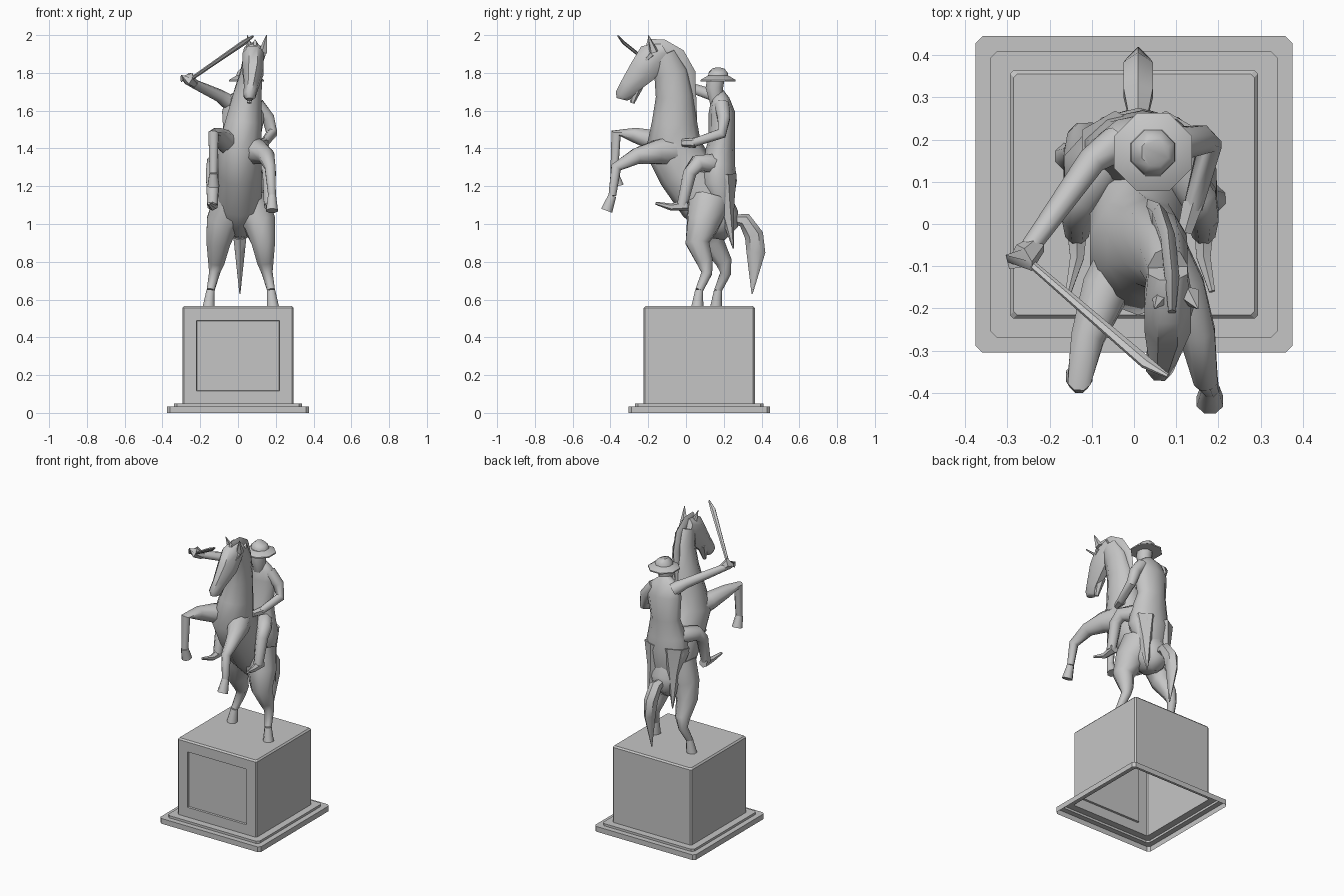
import bpy
import bmesh
import math
from mathutils import Vector

cube = bpy.data.objects.get("Cube")
if cube:
    bpy.data.objects.remove(cube, do_unlink=True)

grey = (.56, .56, .56, 1)
stone = bpy.data.materials.new("grey_stone")
stone.use_nodes = True
stone.diffuse_color = grey
stone.node_tree.nodes["Principled BSDF"].inputs["Base Color"].default_value = grey


def finish(name, bm, angle):
    """Turn a bmesh into an object, smooth except at sharp edges."""
    mesh = bpy.data.meshes.new(name)
    bm.to_mesh(mesh)
    bm.free()
    mesh.materials.append(stone)
    mesh.shade_smooth()
    mesh.set_sharp_from_angle(angle=math.radians(angle))
    part = bpy.data.objects.new(name, mesh)
    bpy.context.collection.objects.link(part)


def bridge(bm, rings):
    """Join neighbouring rings with quads and cap the last ring."""
    for lower, upper in zip(rings, rings[1:]):
        count = len(lower)
        for i in range(count):
            j = (i + 1) % count
            bm.faces.new((lower[i], lower[j], upper[j], upper[i]))
    bm.faces.new(rings[-1])


def loft(name, path, sides=8, angle=50):
    """Skin ellipses along a path of (x, y, z, half width, half depth)."""
    bm = bmesh.new()
    points = [Vector(station[:3]) for station in path]
    last = len(points) - 1
    rings = []
    for i, centre in enumerate(points):
        tangent = (points[min(i + 1, last)] - points[max(i - 1, 0)]).normalized()
        reference = Vector((1, 0, 0)) if abs(tangent.x) < .9 else Vector((0, 1, 0))
        across = (reference - tangent * tangent.dot(reference)).normalized() * path[i][3]
        along = tangent.cross(across).normalized() * path[i][-1]
        turns = [math.tau * (k + .5) / sides for k in range(sides)]
        rings.append([bm.verts.new(centre + across * math.cos(turn) + along * math.sin(turn))
                      for turn in turns])
    bridge(bm, rings)
    bm.faces.new(rings[0][::-1])
    bmesh.ops.recalc_face_normals(bm, faces=bm.faces)
    finish(name, bm, angle)


def limb(name, points, thick, thin, power=1, sides=8):
    """Round loft whose radius runs from thick to thin."""
    last = len(points) - 1
    loft(name, [(*point, thin + (thick - thin) * (1 - i / last) ** power)
                for i, point in enumerate(points)], sides)


def horse_leg(name, points, thick, hoof_tip):
    """Tapering leg ending in a flared hoof."""
    limb(name, points, thick, .022, power=1.5)
    limb(name + "_hoof", [points[-1], hoof_tip], .023, .034)


def pedestal():
    """Hollow stepped shell with chamfered corners and a sunken front panel."""
    bm = bmesh.new()
    rings = []
    foot, step, block, lid = .375, .34, .294, .285
    for half, z in ((foot, 0), (foot, .035), (step, .035), (step, .05),
                    (block, .05), (block, .555), (lid, .565)):
        cut = half - (.008 if half <= block else .016)
        corners = [(half, -cut), (half, cut), (cut, half), (-cut, half),
                   (-half, cut), (-half, -cut), (-cut, -half), (cut, -half)]
        rings.append([bm.verts.new((x, y + .07, z)) for x, y in corners])
    bridge(bm, rings)
    bmesh.ops.recalc_face_normals(bm, faces=bm.faces)
    front = max((face for face in bm.faces if face.normal.y < -.9),
                key=lambda face: face.calc_area())
    for thickness, depth in ((.066, 0), (.002, -.012)):
        bmesh.ops.inset_individual(bm, faces=[front], thickness=thickness, depth=depth,
                                   use_even_offset=True)
    finish("pedestal", bm, angle=20)


pedestal()

# Horse body, neck and head
loft("horse_body", [
    (.01, .24, .95, .05, .05), (.01, .19, 1, .11, .11), (.01, .1, 1.12, .12, .14),
    (.01, 0, 1.28, .12, .15), (.01, -.07, 1.41, .12, .15), (.03, -.06, 1.54, .1, .12),
    (.05, -.06, 1.68, .08, .1), (.07, -.08, 1.8, .06, .09), (.08, -.12, 1.9, .05, .07),
], sides=10, angle=60)
loft("horse_head", [
    (.08, -.11, 1.92, .05, .05), (.08, -.18, 1.88, .06, .09), (.08, -.23, 1.81, .06, .08),
    (.07, -.3, 1.73, .04, .055), (.06, -.335, 1.68, .035, .045), (.06, -.34, 1.66, .02, .03)])
limb("horse_chin", [(.06, -.25, 1.75), (.06, -.285, 1.64)], .035, .012, sides=6)
loft("mane", [
    (.09, -.21, 1.95, .01, .03), (.09, -.13, 1.93, .02, .05), (.08, -.04, 1.89, .02, .04),
    (.06, .01, 1.8, .02, .04), (.03, .04, 1.52, .01, .02)], sides=6)
loft("horse_tail", [
    (.01, .23, 1.03, .02), (.01, .31, 1.02, .04), (.01, .36, .94, .04, .05),
    (.01, .37, .85, .03, .05), (.01, .35, .63, .003)], sides=6)

# Horse forelegs
horse_leg("left_foreleg", [
    (.04, -.06, 1.39), (.11, -.16, 1.38), (.15, -.26, 1.36), (.17, -.37, 1.3),
    (.18, -.39, 1.15)], .09, (.18, -.42, 1.07))
horse_leg("right_foreleg", [
    (0, -.06, 1.41), (-.07, -.16, 1.44), (-.11, -.27, 1.47), (-.13, -.37, 1.48),
    (-.13, -.38, 1.27)], .08, (-.13, -.36, 1.2))

# Parts on both sides; the right hind leg stands further back
for side, s, setback in (("left", 1, 0), ("right", -1, .1)):
    def mirrored(*points):
        return [(.015 + s * x, y, z) for x, y, z in points]

    ear_x = .1 + s * .033
    limb(side + "_ear", [(ear_x, -.17, 1.91), (ear_x + s * .018, -.2, 2)],
         .025, .002, sides=5)
    limb(side + "_brow", [(ear_x, -.18, 1.9), (.08 + s * .04, -.25, 1.83)],
         .015, .006, sides=5)

    hind = mirrored((.04, .12, 1.11), (.1, .09, 1), (.12, .06, .9),
                    (.13, .1, .8), (.14, .11, .74), (.16, .07, .65))
    hind = [(x, y + min(setback, i * .04), z) for i, (x, y, z) in enumerate(hind)]
    x, y, z = hind[-1]
    horse_leg(side + "_hind_leg", hind, .12, (x + s * .01, y - .01, .562))

    limb(side + "_coat_tail",
         mirrored((.06, .18, 1.25), (.07, .21, 1.1), (.09, .25, .87)), .09, .003, sides=6)
    limb(side + "_rider_leg",
         mirrored((.08, .14, 1.32), (.14, .06, 1.32), (.15, .02, 1.27), (.15, -.02, 1.1)),
         .055, .03)
    limb(side + "_boot",
         mirrored((.15, .01, 1.1), (.15, -.08, 1.09), (.17, -.16, 1.11)), .03, .008, sides=6)

# Rider coat, head and hat
loft("coat", [
    (.04, .17, 1.7, .04, .03), (.03, .18, 1.66, .1, .05), (.03, .19, 1.59, .12, .07),
    (.02, .19, 1.44, .1, .07), (.02, .17, 1.32, .13, .09), (.02, .17, 1.22, .15, .1),
    (.02, .19, 1.1, .11, .06)], sides=10)
loft("rider_head", [(.045, .16, 1.64, .035), (.045, .15, 1.72, .05), (.045, .16, 1.78, .05)])
loft("hat_brim", [(.045, .17, 1.755, .1), (.045, .17, 1.763, .1), (.045, .17, 1.785, .06)],
     angle=35)
loft("hat_crown", [(.045, .17, 1.76, .06), (.045, .17, 1.8, .055), (.05, .17, 1.82, .035)])

# Rider arms and hands
limb("left_arm", [(.1, .19, 1.63), (.16, .2, 1.56), (.18, .19, 1.48), (.14, .04, 1.43)],
     .042, .024)
limb("left_hand", [(.14, .05, 1.43), (.12, -.02, 1.43)], .028, .02, sides=6)
limb("right_arm", [(-.04, .19, 1.64), (-.1, .15, 1.68), (-.25, -.06, 1.75)], .045, .023)
loft("right_hand", [(-.23, -.05, 1.74, .023), (-.26, -.08, 1.77, .036),
                    (-.3, -.09, 1.77, .02)], sides=6)

# Sabre
loft("sabre", [(-.26, -.08, 1.76, .01, .008), (.03, -.33, 1.96, .017, .009),
               (.08, -.36, 1.995, .006, .004)], sides=6, angle=30)
